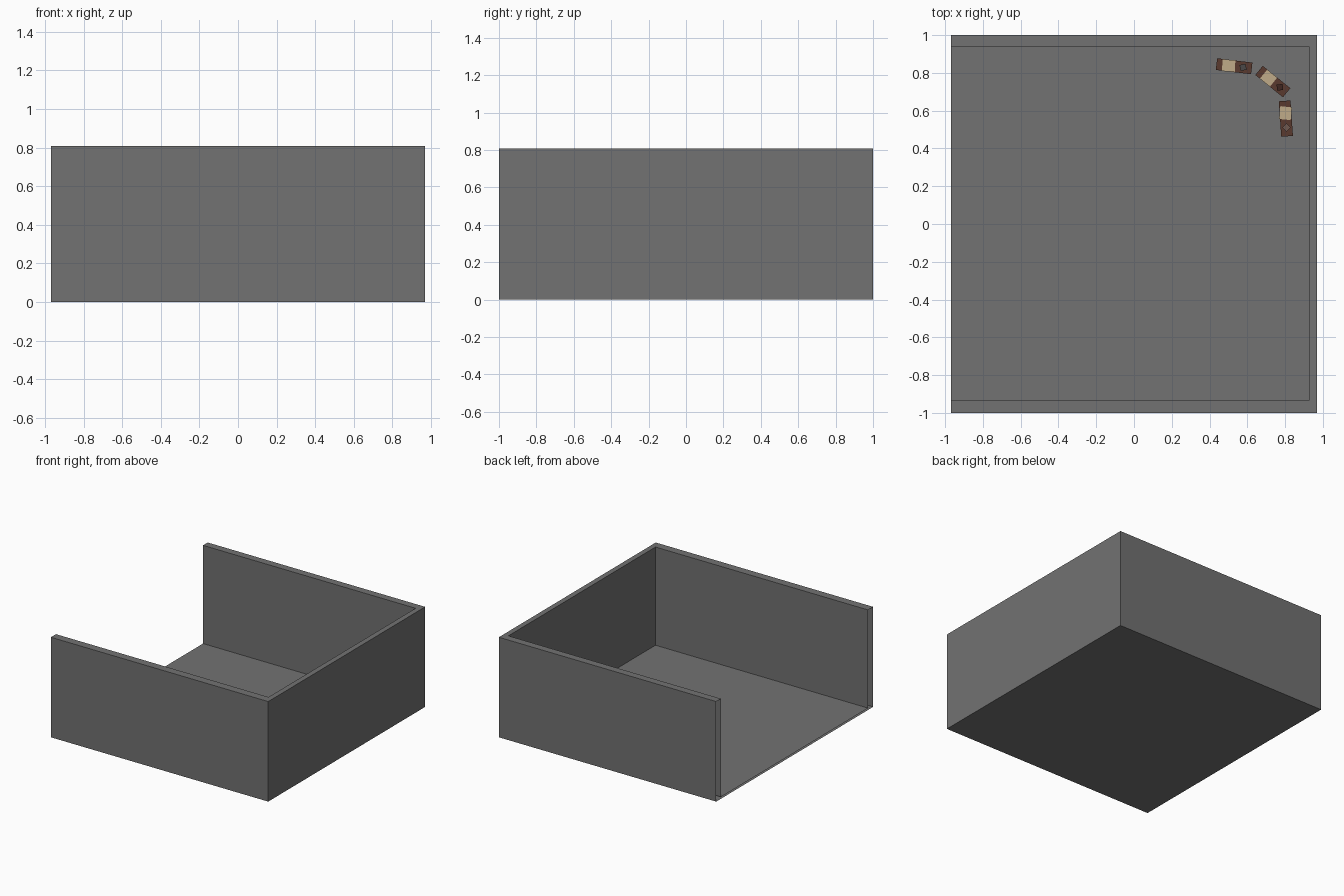
import bpy, bmesh
from math import radians
from mathutils import Matrix, Vector

if "Cube" in bpy.data.objects:
    bpy.data.objects.remove(bpy.data.objects["Cube"])


def material(name, rgb):
    m = bpy.data.materials.new(name)
    m.diffuse_color = (*rgb, 1)
    m.use_nodes = True
    m.node_tree.nodes["Principled BSDF"].inputs["Base Color"].default_value = m.diffuse_color
    return m


def add_box(bm, lo, hi):
    lo, hi = Vector(lo), Vector(hi)
    m = Matrix.Translation((lo + hi) / 2) @ Matrix.Diagonal((*(hi - lo), 1))
    verts = bmesh.ops.create_cube(bm, size=1, matrix=m)["verts"]
    return list({f for v in verts for f in v.link_faces})


def finish(name, bm, mat, world=Matrix()):
    me = bpy.data.meshes.new(name)
    bm.to_mesh(me)
    bm.free()
    me.materials.append(mat)
    ob = bpy.data.objects.new(name, me)
    ob.matrix_world = world
    bpy.context.collection.objects.link(ob)


def boxes(name, parts, mat, world):
    """One object from several (min corner, max corner) boxes."""
    bm = bmesh.new()
    for lo, hi in parts:
        add_box(bm, lo, hi)
    finish(name, bm, mat, world)


# Room shell: outer and inner skins, both open on top and on the left, joined by a rim
X, Y, H, FLOOR = 0.97, 1.0, 0.807, 0.015
grey = material("room_grey", (0.168, 0.168, 0.168))
bm = bmesh.new()
for lo, hi, inner in [((-X, -Y, 0), (X, Y, H), False),
                      ((-X, -0.935, FLOOR), (0.927, 0.94, H), True)]:
    faces = add_box(bm, lo, hi)
    bm.normal_update()
    is_open = [f for f in faces if f.normal.z > 0.5 or f.normal.x < -0.5]
    kept = [f for f in faces if f not in is_open]
    if inner:
        bmesh.ops.reverse_faces(bm, faces=kept)
    bmesh.ops.delete(bm, geom=is_open, context='FACES_ONLY')
outline = [(-X, -Y), (X, -Y), (X, Y), (-X, Y),
           (-X, 0.94), (0.927, 0.94), (0.927, -0.935), (-X, -0.935)]
bm.faces.new([bm.verts.new((x, y, H)) for x, y in outline])
bmesh.ops.remove_doubles(bm, verts=bm.verts, dist=1e-4)
finish("room_shell", bm, grey)

# Three small wooden desks curving around the back right corner
wood = material("wood", (0.10, 0.042, 0.028))
paper = material("paper", (0.53, 0.41, 0.25))
dark = material("dark_grey", (0.07, 0.065, 0.065))
brown = material("dark_brown", (0.05, 0.02, 0.015))
tan = material("dull_brown", (0.16, 0.10, 0.08))
L, W, T = 0.094, 0.031, 0.09

# x, y, angle, item material, item turn, sheet turn
desks = [(0.53, 0.835, -7, dark, 20, 4),
         (0.735, 0.754, -39, brown, 45, 0),
         (0.804, 0.558, -86, tan, 40, -10)]
for i, (x, y, angle, item_mat, turn, tilt) in enumerate(desks, 1):
    place = Matrix.Translation((x, y, FLOOR)) @ Matrix.Rotation(radians(angle), 4, 'Z')
    # Top slab, two end panels and a modesty panel
    boxes(f"desk_{i}", [((-L, -W, T - 0.01), (L, W, T)),
                        ((-L, -W, 0), (-L + 0.012, W, T - 0.01)),
                        ((L - 0.012, -W, 0), (L, W, T - 0.01)),
                        ((-L + 0.012, W - 0.01, 0.02), (L - 0.012, W, T - 0.01))],
          wood, place)

    # Sheet on one half, small object on the other
    def spot(dx, deg):
        return place @ Matrix.Translation((dx, 0, T)) @ Matrix.Rotation(radians(deg), 4, 'Z')

    boxes(f"desk_sheet_{i}", [((-0.034, -W, 0), (0.034, W, 0.004))], paper, spot(-0.029, tilt))
    boxes(f"desk_item_{i}", [((-0.016, -0.016, 0), (0.016, 0.016, 0.008))],
          item_mat, spot(0.048, turn))
